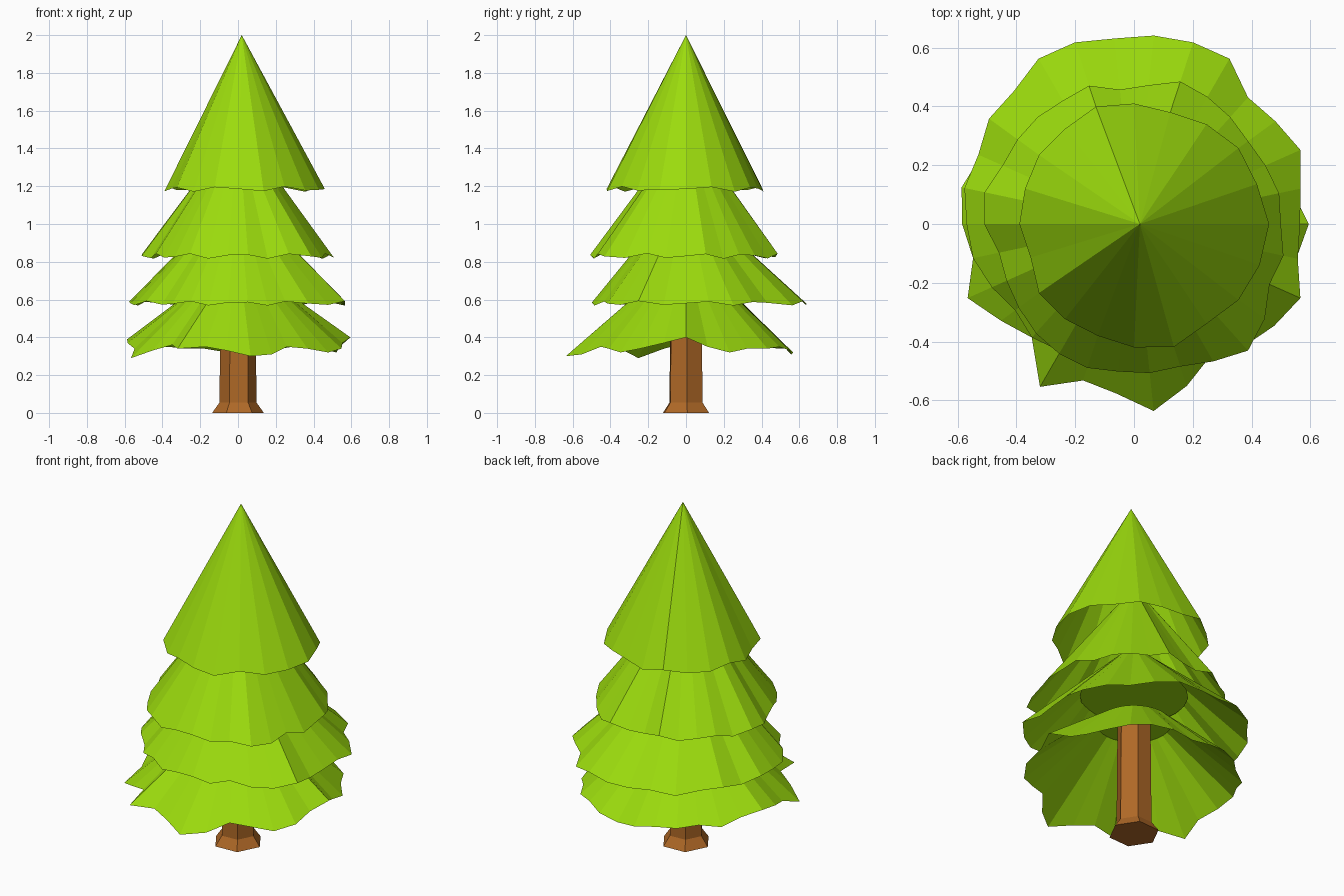
import bpy, math

if "Cube" in bpy.data.objects:
    bpy.data.objects.remove(bpy.data.objects["Cube"])


def material(name, rgb):
    m = bpy.data.materials.new(name)
    m.diffuse_color = (*rgb, 1)
    m.use_nodes = True
    m.node_tree.nodes["Principled BSDF"].inputs["Base Color"].default_value = m.diffuse_color
    return m


def add_object(name, verts, faces, mat):
    me = bpy.data.meshes.new(name)
    me.from_pydata(verts, [], faces)
    me.materials.append(mat)
    ob = bpy.data.objects.new(name, me)
    bpy.context.collection.objects.link(ob)
    return ob


def ring(radii, heights, turn=0.0):
    n = len(radii)
    return [(r * math.cos(turn + math.tau * i / n),
             r * math.sin(turn + math.tau * i / n), z)
            for i, (r, z) in enumerate(zip(radii, heights))]


def bridge(a, b, n):
    return [(a + i, a + (i + 1) % n, b + (i + 1) % n, b + i) for i in range(n)]


green = material("needles", (0.33, 0.71, 0.004))
brown = material("bark", (0.43, 0.14, 0.02))


def skirt(name, radii, heights, top_r, top_z):
    # ragged rim rising to a small closed top, open underneath
    n = len(radii)
    verts = ring(radii, heights) + ring([top_r] * n, [top_z] * n)
    add_object(name, verts, bridge(0, n, n) + [tuple(range(n, 2 * n))], green)


def ripple(z, amount, n):
    return [z + amount * math.sin(i * 2.3) for i in range(n)]


# trunk with flared foot
sides = 6
trunk = []
for r, z in ((0.137, 0), (0.098, 0.055), (0.092, 0.74)):
    trunk += ring([r] * sides, [z] * sides, math.radians(3))
add_object("trunk", trunk,
           bridge(0, sides, sides) + bridge(sides, 2 * sides, sides)
           + [tuple(reversed(range(sides))), tuple(range(2 * sides, 3 * sides))], brown)

# lowest branches: rim radii and heights, counter-clockwise from +x
skirt("lowest_branches",
      [.595, .55, .57, .55, .58, .57, .58, .56, .57, .57,
       .57, .55, .58, .57, .60, .585, .56, .62, .56, .52,
       .64, .56, .58, .64, .58, .52, .55, .59, .60, .565],
      [.40, .35, .32, .34, .34, .35, .33, .31, .32, .34,
       .34, .35, .34, .37, .39, .37, .34, .29, .33, .36,
       .34, .35, .33, .30, .31, .35, .34, .32, .34, .37],
      0.20, 0.68)

# lower middle branches
skirt("lower_branches",
      [.565, .58, .62, .595, .58, .65, .65, .645, .635, .65,
       .65, .61, .61, .58, .59, .57, .56, .53, .50, .52,
       .50, .51, .50, .50, .51, .50, .56, .59, .62, .57],
      ripple(0.58, 0.012, 30), 0.11, 1.06)

# upper middle branches
skirt("upper_branches",
      [.50, .505, .49, .48, .49, .50, .51, .475, .46, .495,
       .485, .49, .49, .49, .52, .51, .47, .475, .485, .50,
       .51, .515, .505, .51, .51, .54, .58, .55, .505, .52],
      ripple(0.83, 0.014, 30), 0.09, 1.40)

# pointed crown
crown = [.46, .44, .44, .42, .40, .41, .42, .40, .40, .39,
         .39, .37, .40, .40, .40, .42, .44, .42, .44, .45]
n = len(crown)
add_object("crown", ring(crown, ripple(1.185, 0.014, n)) + [(0.02, 0, 2.0)],
           [(i, (i + 1) % n, n) for i in range(n)], green)

# flat underside tucked up inside the lower middle branches
add_object("lower_underside", ring([0.29] * 20, [0.85] * 20),
           [tuple(reversed(range(20)))], green)
